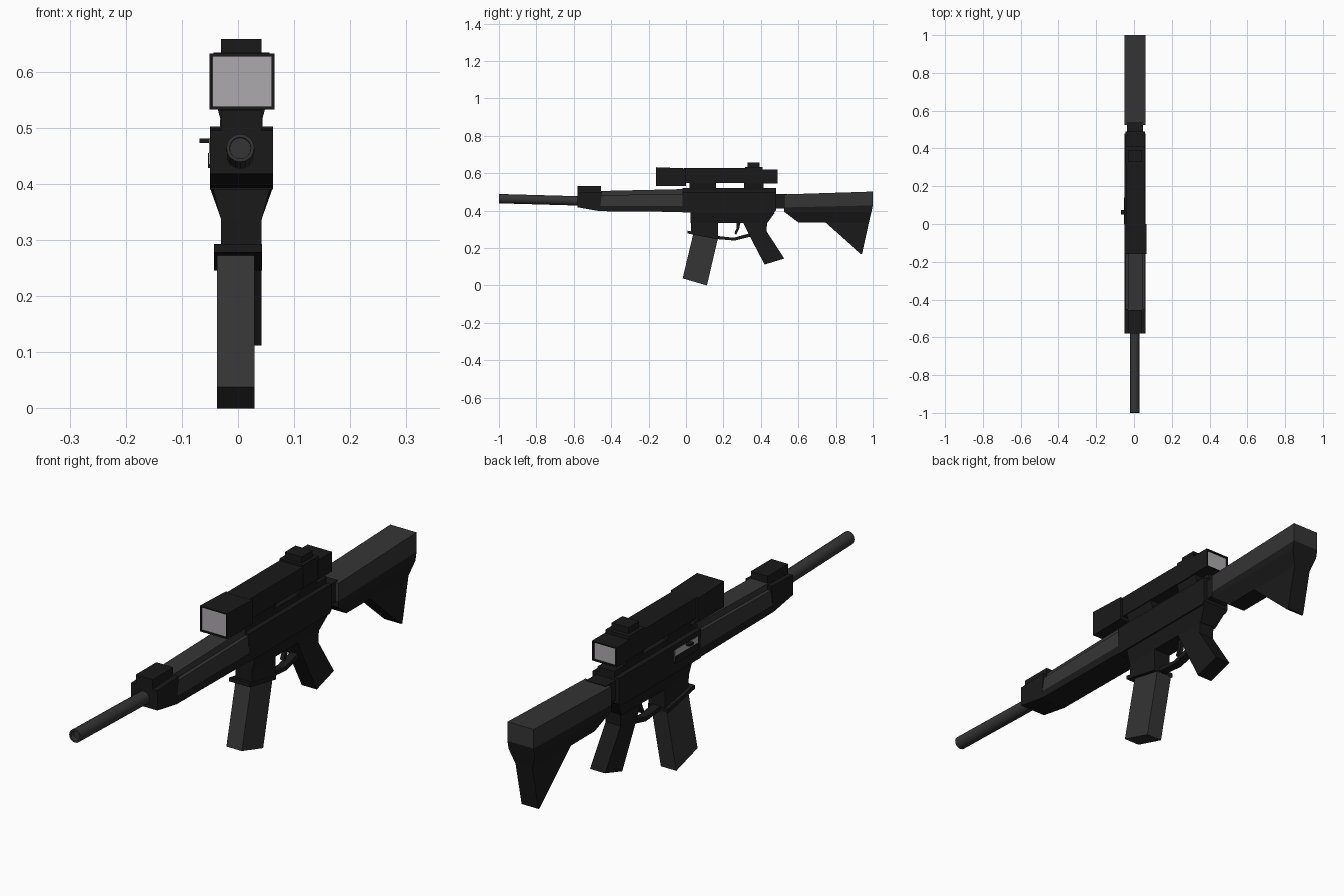
import bpy, bmesh, math
from mathutils import Vector


def material(name, v):
    m = bpy.data.materials.new(name)
    m.diffuse_color = (*v, 1)
    return m


DARK = material("dark", (0.010, 0.010, 0.010))
GREY = material("charcoal", (0.035, 0.035, 0.035))
LENS = material("glass", (0.42, 0.40, 0.42))
CX = 0.006  # centre line of the body


def finish(bm, name, *mats):
    bmesh.ops.recalc_face_normals(bm, faces=bm.faces)
    me = bpy.data.meshes.new(name)
    bm.to_mesh(me)
    bm.free()
    ob = bpy.data.objects.new(name, me)
    bpy.context.collection.objects.link(ob)
    for m in mats:
        me.materials.append(m)
    return ob


def profile(name, pts, w, mat=DARK, cx=CX, lens=0):
    """Side profile of (y, z) or (y, z, half width) points, extruded across x.
    lens = -1 or 1 recesses a glass panel in the face looking along y."""
    bm = bmesh.new()
    rings = [[bm.verts.new((cx + s * (p[2] if len(p) > 2 else w), p[0], p[1])) for p in pts]
             for s in (-1, 1)]
    n = len(pts)
    bm.faces.new(rings[0])
    bm.faces.new(rings[1][::-1])
    for i in range(n):
        j = (i + 1) % n
        bm.faces.new((rings[0][i], rings[1][i], rings[1][j], rings[0][j]))
    bmesh.ops.recalc_face_normals(bm, faces=bm.faces)
    if lens:
        bm.normal_update()
        face = max(bm.faces, key=lambda f: f.normal.y * lens)
        bmesh.ops.inset_region(bm, faces=[face], thickness=0.007, depth=0)
        bmesh.ops.inset_region(bm, faces=[face], thickness=0.0005, depth=-0.006)
        face.material_index = 1
    return finish(bm, name, mat, LENS)


def box(name, y0, y1, z0, z1, w, mat=DARK, **kw):
    return profile(name, [(y0, z0), (y1, z0), (y1, z1), (y0, z1)], w, mat, **kw)


# Barrel, slightly drooping towards the body, with a shallow bore
bm = bmesh.new()
bmesh.ops.create_cone(bm, cap_ends=True, segments=16, radius1=0.025, radius2=0.025, depth=0.5)
bm.normal_update()
tip = max(bm.faces, key=lambda f: f.normal.z)
bmesh.ops.inset_region(bm, faces=[tip], thickness=0.006, depth=0)
bmesh.ops.inset_region(bm, faces=[tip], thickness=0.0005, depth=-0.02)
barrel = finish(bm, "barrel", GREY)
barrel.rotation_mode = 'QUATERNION'
barrel.rotation_quaternion = Vector((0, -0.5, 0.014)).to_track_quat('Z', 'Y')
barrel.location = (0.004, -0.7495, 0.457)
bpy.context.view_layer.objects.active = barrel
barrel.select_set(True)
bpy.ops.object.shade_smooth_by_angle()

# Front cap and sight block
profile("front_cap", [(-0.58, 0.418), (-0.46, 0.397), (-0.45, 0.5), (-0.58, 0.495)], 0.056)
box("front_sight_block", -0.58, -0.455, 0.48, 0.532, 0.036)

# Handguard: dark underside, lighter sides and raised top ridge
profile("handguard_lower", [(-0.46, 0.397), (-0.02, 0.393), (-0.02, 0.425), (-0.46, 0.425)], 0.0555)
profile("handguard_upper", [(-0.46, 0.425, 0.055), (-0.02, 0.425, 0.055),
                            (-0.02, 0.490, 0.052), (-0.46, 0.482, 0.052)], 0.055, GREY)
profile("handguard_ridge", [(-0.46, 0.47), (-0.02, 0.47), (-0.02, 0.515), (-0.46, 0.505)], 0.038, GREY)

# Receiver, its rail and the tapering lower half
profile("receiver", [(-0.02, 0.39), (0.47, 0.39), (0.48, 0.40), (0.48, 0.5), (-0.02, 0.5)], 0.056)
box("receiver_rail", -0.02, 0.48, 0.49, 0.522, 0.036)
profile("receiver_lower", [(0.025, 0.39, 0.050), (0.475, 0.39, 0.050),
                           (0.435, 0.335, 0.036), (0.025, 0.335, 0.036)], 0.05)
profile("magazine_well", [(0.025, 0.345), (0.17, 0.345), (0.17, 0.25), (0.028, 0.28)], 0.036)
profile("well_flange", [(0.008, 0.293), (0.172, 0.262), (0.17, 0.246), (0.008, 0.278)], 0.043, cx=0)

# Ejection port and charging lever on one side
box("ejection_port", 0.0, 0.14, 0.435, 0.48, 0.002, LENS, cx=-0.0495)
box("port_cover", 0.0, 0.14, 0.428, 0.455, 0.003, cx=-0.0505)
box("charging_lever", 0.05, 0.075, 0.473, 0.481, 0.012, cx=-0.057)

# Magazine with raised side panels
profile("magazine", [(0.04, 0.28), (0.17, 0.25), (0.112, 0.0), (-0.018, 0.038)], 0.033, GREY, cx=-0.004)

# Grip, trigger and guard
profile("grip", [(0.30, 0.345), (0.435, 0.364), (0.43, 0.29), (0.525, 0.144),
                 (0.42, 0.112), (0.345, 0.255)], 0.032, cx=0.010)
profile("trigger_guard", [(0.165, 0.265), (0.255, 0.255), (0.345, 0.28), (0.35, 0.262),
                          (0.26, 0.24), (0.165, 0.248)], 0.016)
profile("trigger", [(0.27, 0.34), (0.292, 0.34), (0.283, 0.30), (0.268, 0.272),
                    (0.258, 0.278), (0.270, 0.305)], 0.008)

# Stock: neck, lighter upper half, tapered skirt and narrow butt
box("stock_neck", 0.47, 0.54, 0.412, 0.49, 0.042)
profile("stock_upper", [(0.525, 0.417), (1, 0.428), (1, 0.502), (0.525, 0.487)], 0.056, GREY)
profile("stock_band", [(0.525, 0.417), (1, 0.428), (0.993, 0.395), (0.525, 0.393)], 0.056)
profile("stock_skirt", [(0.525, 0.393, 0.056), (0.993, 0.395, 0.056),
                        (0.979, 0.337, 0.036), (0.60, 0.337, 0.036)], 0.05)
profile("stock_butt", [(0.70, 0.345), (0.745, 0.337), (0.935, 0.168), (0.942, 0.168),
                       (0.981, 0.345)], 0.036)

# Scope mounts flaring out under the tube
for name, y0, y1 in (("front_mount", 0.02, 0.16), ("rear_mount", 0.31, 0.415)):
    profile(name, [(y0, 0.51, 0.036), (y1, 0.51, 0.036), (y1, 0.556, 0.048), (y0, 0.556, 0.048)], 0.04)

# Scope: objective, tube, turret block, eyepiece
profile("scope_objective", [(-0.16, 0.533), (0.0, 0.533), (0.0, 0.626), (-0.16, 0.632)], 0.058, cx=0.007, lens=-1)
box("scope_tube", -0.01, 0.33, 0.547, 0.627, 0.049)
box("scope_turret_block", 0.315, 0.41, 0.545, 0.634, 0.050)
box("scope_turret", 0.328, 0.393, 0.625, 0.658, 0.036)
box("scope_eyepiece", 0.405, 0.49, 0.545, 0.621, 0.052, lens=1)
